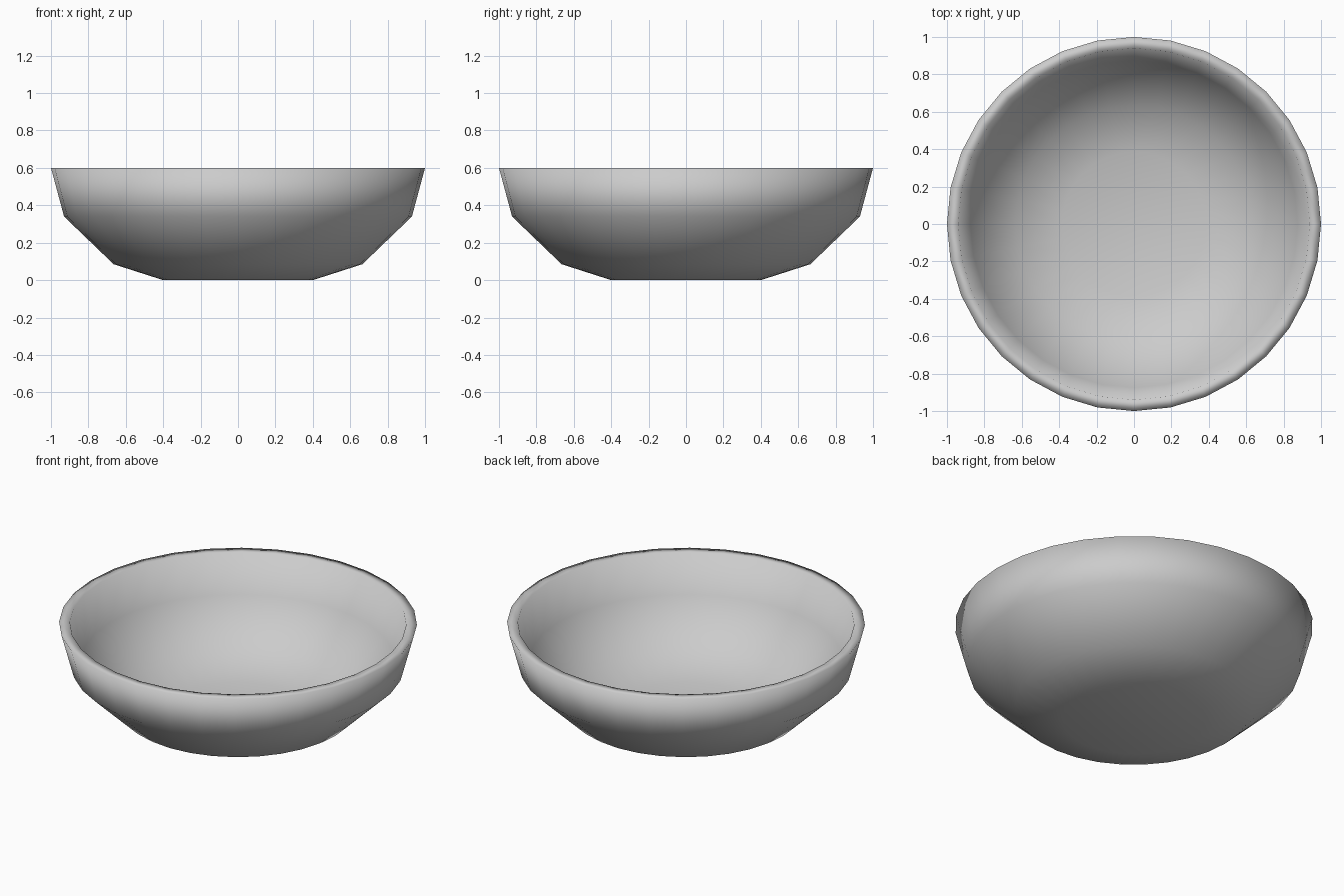
import bpy, bmesh
from math import cos, sin, tau

if "Cube" in bpy.data.objects:
    bpy.data.objects.remove(bpy.data.objects["Cube"])

SIDES = 32

# Half profile (radius, height): outside from the base up, over the rim, down the inside
PROFILE = [(0.40, 0.0), (0.665, 0.085), (0.93, 0.34), (1.0, 0.60),
           (0.94, 0.60), (0.875, 0.37), (0.635, 0.14), (0.385, 0.06)]


def lathe(name, profile, sides):
    bm = bmesh.new()
    rings = [[bm.verts.new((r * cos(tau * i / sides), r * sin(tau * i / sides), z))
              for i in range(sides)] for r, z in profile]
    for low, high in zip(rings, rings[1:]):
        for i in range(sides):
            j = (i + 1) % sides
            bm.faces.new((low[i], low[j], high[j], high[i]))
    # Close the underside and the inner floor
    bm.faces.new(rings[0][::-1])
    bm.faces.new(rings[-1])
    bmesh.ops.recalc_face_normals(bm, faces=bm.faces)
    for face in bm.faces:
        face.smooth = True
    mesh = bpy.data.meshes.new(name)
    bm.to_mesh(mesh)
    bm.free()
    obj = bpy.data.objects.new(name, mesh)
    bpy.context.collection.objects.link(obj)
    return obj


# Thick-walled bowl
lathe("bowl", PROFILE, SIDES)
